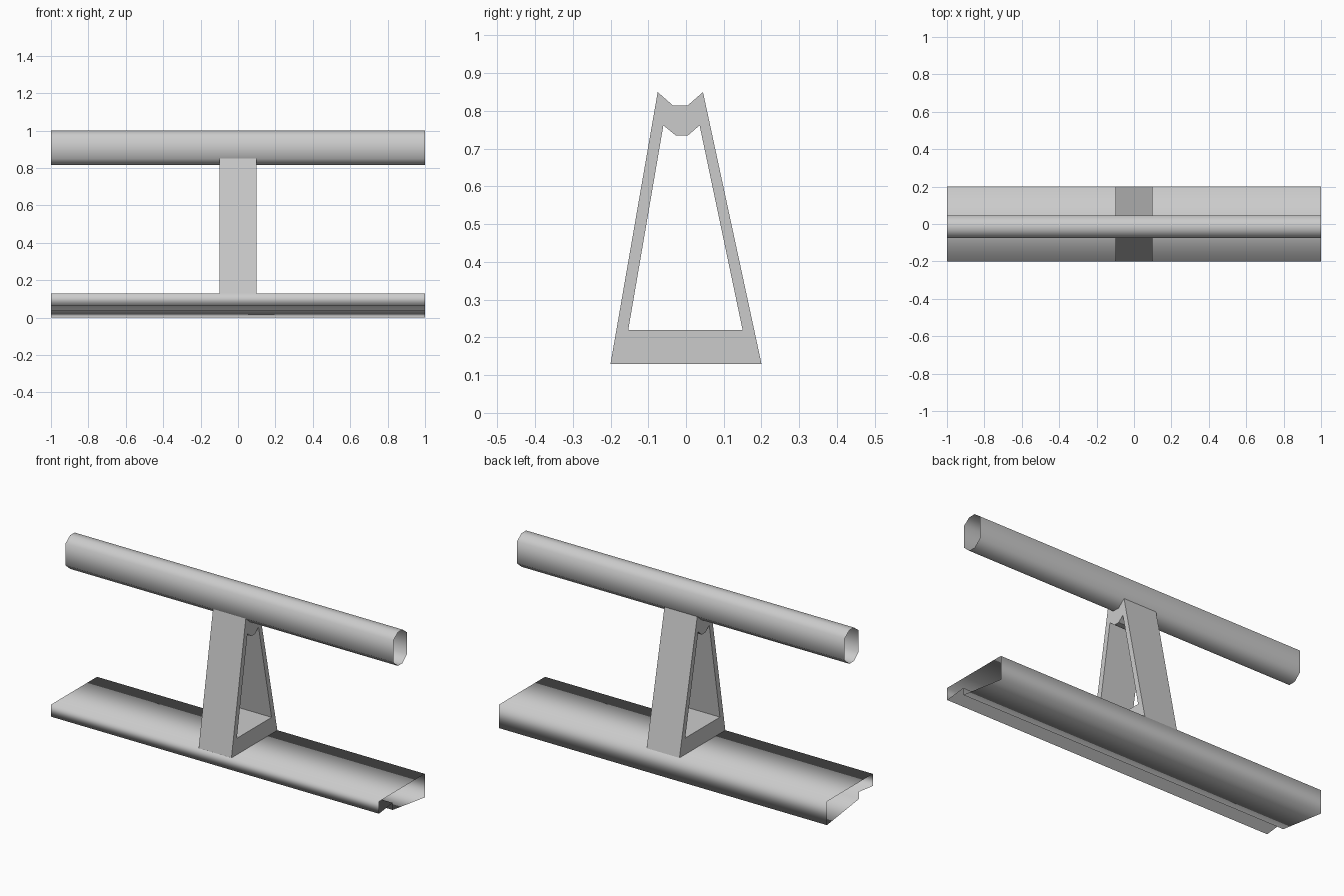
import bpy

if "Cube" in bpy.data.objects:
    bpy.data.objects.remove(bpy.data.objects["Cube"])


def build(name, verts, faces, sharp_angle=None):
    mesh = bpy.data.meshes.new(name)
    mesh.from_pydata(verts, [], faces)
    mesh.update()
    obj = bpy.data.objects.new(name, mesh)
    bpy.context.collection.objects.link(obj)
    bpy.ops.object.select_all(action='DESELECT')
    obj.select_set(True)
    bpy.context.view_layer.objects.active = obj
    if sharp_angle is None:
        bpy.ops.object.shade_smooth()
    else:
        bpy.ops.object.shade_smooth_by_angle(angle=sharp_angle)
    return obj


def ring(profile, x):
    return [(x, y, z) for y, z in profile]


def open_tube(name, profile, half):
    """Counter-clockwise (y, z) profile swept along x, ends left open."""
    n = len(profile)
    verts = ring(profile, -half) + ring(profile, half)
    faces = [(i, (i + 1) % n, (i + 1) % n + n, i + n) for i in range(n)]
    return build(name, verts, faces)


# Top rail: hollow eight-sided tube
open_tube("top_rail", [
    (-0.035, 0.815), (0.005, 0.815), (0.045, 0.85), (0.045, 0.97),
    (0.005, 1.0), (-0.035, 1.0), (-0.075, 0.97), (-0.075, 0.85)], 1.0)

# Base: hollow stepped sole with a raised front lip
open_tube("base", [
    (-0.2, 0.063), (-0.08, 0.077), (-0.08, 0.038), (0.2, 0.0),
    (0.2, 0.13), (-0.2, 0.13)], 1.0)

# Web: tapered hollow upright with a tunnel through it
outer = [(-0.2, 0.13), (0.2, 0.13), (0.045, 0.85),
         (0.005, 0.815), (-0.035, 0.815), (-0.075, 0.85)]
inner = [(-0.153, 0.22), (0.15, 0.22), (0.036, 0.762),
         (0.005, 0.735), (-0.027, 0.735), (-0.06, 0.762)]
n = len(outer)
verts = ring(outer, -0.1) + ring(outer, 0.1) + ring(inner, -0.1) + ring(inner, 0.1)
faces = []
for i in range(n):
    j = (i + 1) % n
    if i in (1, 5):                                                 # front and back plates
        faces.append((i, j, j + n, i + n))
    faces.append((i + 2 * n, i + 3 * n, j + 3 * n, j + 2 * n))      # tunnel wall
    faces.append((i + n, j + n, j + 3 * n, i + 3 * n))              # right frame
    faces.append((i, i + 2 * n, j + 2 * n, j))                      # left frame
build("web", verts, faces, 0.7)
